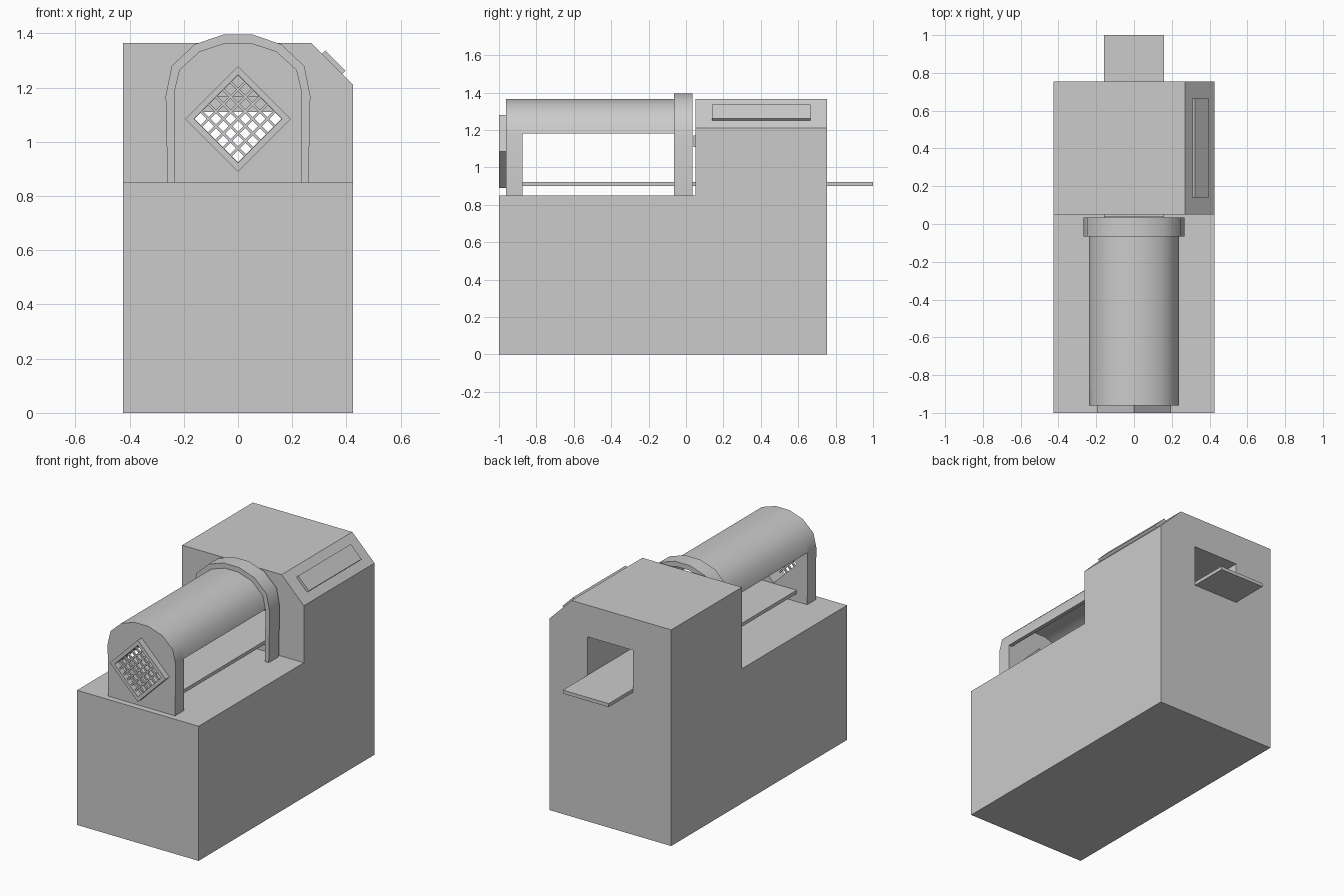
import bpy, bmesh, math
from mathutils import Matrix, Vector

if "Cube" in bpy.data.objects:
    bpy.data.objects.remove(bpy.data.objects["Cube"])


def finish(name, bm):
    bmesh.ops.recalc_face_normals(bm, faces=bm.faces)
    me = bpy.data.meshes.new(name)
    bm.to_mesh(me)
    bm.free()
    ob = bpy.data.objects.new(name, me)
    bpy.context.collection.objects.link(ob)
    return ob


def add_box(bm, x0, x1, y0, y1, z0, z1, mat=Matrix()):
    m = Matrix.Translation(((x0 + x1) / 2, (y0 + y1) / 2, (z0 + z1) / 2))
    m = m @ Matrix.Diagonal((x1 - x0, y1 - y0, z1 - z0, 1))
    bmesh.ops.create_cube(bm, size=1, matrix=mat @ m)


def box(name, *dims, mat=Matrix()):
    bm = bmesh.new()
    add_box(bm, *dims, mat=mat)
    return finish(name, bm)


def extrude(name, loops, y0, y1):
    """Extrude an xz outline (first loop) with holes (other loops) along y."""
    bm = bmesh.new()
    edges = []
    for loop in loops:
        vs = [bm.verts.new((x, y0, z)) for x, z in loop]
        edges += [bm.edges.new((vs[i - 1], vs[i])) for i in range(len(vs))]
    bmesh.ops.triangle_fill(bm, use_beauty=True, edges=edges, normal=(0, -1, 0))
    res = bmesh.ops.extrude_face_region(bm, geom=bm.faces[:], use_keep_orig=True)
    top = [g for g in res["geom"] if isinstance(g, bmesh.types.BMVert)]
    bmesh.ops.translate(bm, verts=top, vec=(0, y1 - y0, 0))
    bmesh.ops.dissolve_limit(bm, angle_limit=0.001, verts=bm.verts, edges=bm.edges)
    return finish(name, bm)


def mirror(half):
    """Right half outline (bottom to top) completed with its mirror image."""
    return half + [(-x, z) for x, z in reversed(half)]


def smooth(ob):
    bpy.ops.object.select_all(action="DESELECT")
    ob.select_set(True)
    bpy.context.view_layer.objects.active = ob
    bpy.ops.object.shade_smooth_by_angle(angle=math.radians(45))


# Base cabinet
box("base_cabinet", -0.425, 0.425, -1, 0.755, 0, 0.85)

# Rear housing with bevelled control edge and a tunnel
extrude("rear_housing",
        [[(-0.425, 0.85), (0.425, 0.85), (0.425, 1.21), (0.27, 1.365), (-0.425, 1.365)],
         [(-0.16, 0.9), (0.16, 0.9), (0.16, 1.165), (-0.16, 1.165)]], 0.05, 0.755)
box("tunnel_flap", -0.16, 0.16, 0.04, 0.055, 1.11, 1.17)

# Control panel on the bevel
tilt = Matrix.Translation((0.349, 0.4, 1.289)) @ Matrix.Rotation(math.radians(45), 4, "Y")
box("control_panel", -0.053, 0.053, -0.26, 0.265, -0.015, 0.015, mat=tilt)

# Conveyor belt
box("conveyor", -0.16, 0.16, -0.9, 1.0, 0.9, 0.922)

# Arch outlines
outer = [(0.267, 1.17), (0.245, 1.28), (0.16, 1.36), (0.053, 1.396)]
mid = [(0.237, 1.18), (0.217, 1.265), (0.142, 1.334), (0.047, 1.365)]
inner = [(0.212, 1.18), (0.194, 1.25), (0.127, 1.312), (0.042, 1.34)]


def diamond(r):
    return [(r, 1.085), (0, 1.085 + r), (-r, 1.085), (0, 1.085 - r)]


# Collar arch, hood shell and front plate
collar = mirror([(0.26, 0.85)] + outer)
opening = mirror([(0.234, 0.85)] + mid)
smooth(extrude("collar_arch", [collar + opening[::-1]], -0.065, 0.035))
smooth(extrude("hood", [mirror(mid) + mirror(inner)[::-1]], -0.88, -0.06))
smooth(extrude("front_plate", [opening, diamond(0.16)], -0.962, -0.875))

# Diamond grille: frame and crossed bars
extrude("grille_frame", [diamond(0.195), diamond(0.162)], -1.0, -0.955)
bm = bmesh.new()
side = 0.162 * math.sqrt(2)
for ang in (45, -45):
    m = Matrix.Translation((0, -0.98, 1.085)) @ Matrix.Rotation(math.radians(ang), 4, "Y")
    for i in range(1, 6):
        c = -side / 2 + side * i / 6
        add_box(bm, c - 0.005, c + 0.005, -0.006, 0.006, -side / 2, side / 2, mat=m)
finish("grille_bars", bm)
